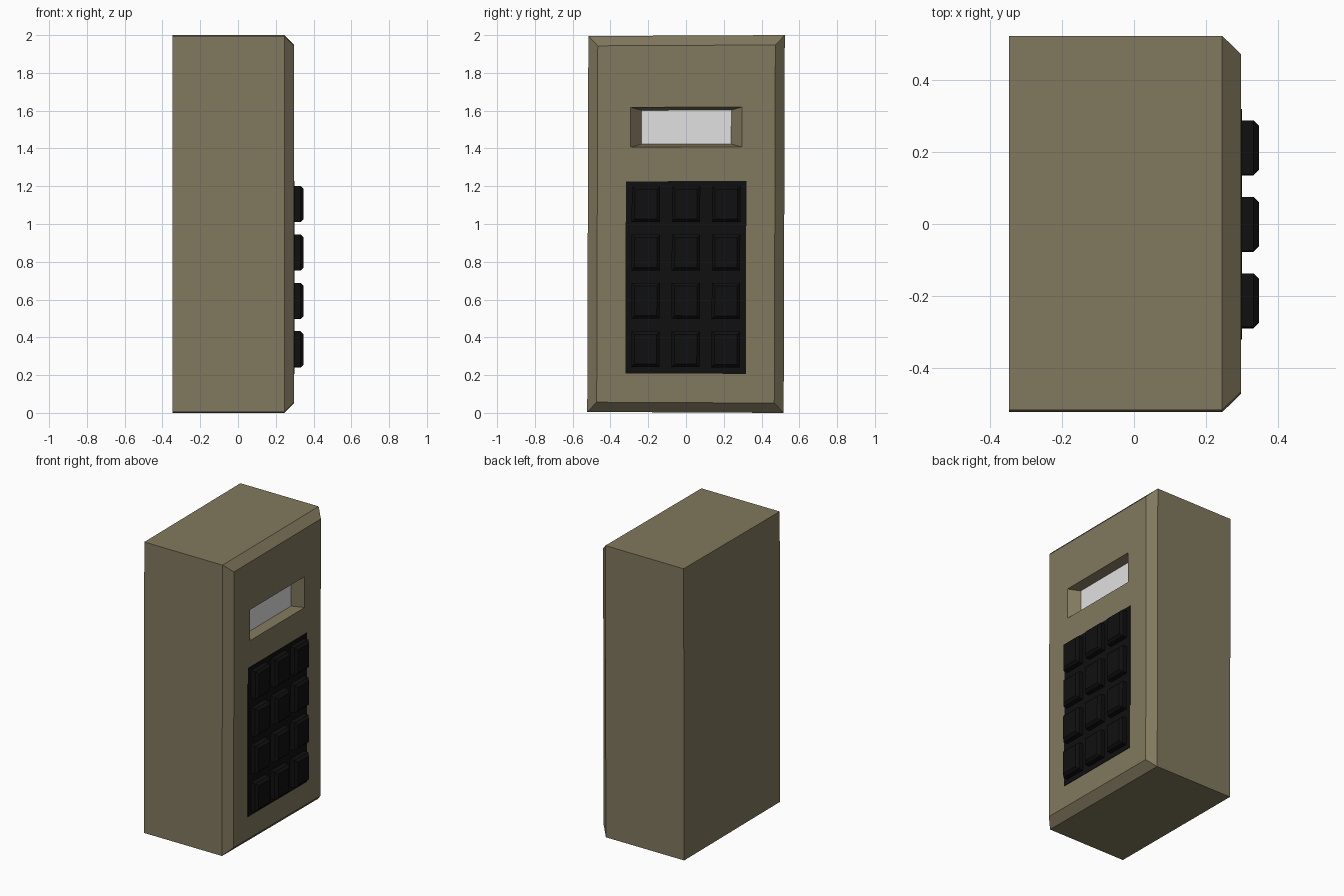
import bpy, bmesh

if "Cube" in bpy.data.objects:
    bpy.data.objects.remove(bpy.data.objects["Cube"])


def material(name, rgb):
    m = bpy.data.materials.new(name)
    m.diffuse_color = (*rgb, 1)
    m.use_nodes = True
    m.node_tree.nodes["Principled BSDF"].inputs["Base Color"].default_value = m.diffuse_color
    return m


OLIVE = material("olive_casing", (0.22, 0.19, 0.112))
BLACK = material("black_rubber", (0.005, 0.005, 0.005))
WHITE = material("pale_screen", (0.75, 0.75, 0.75))


def warp(y, z):
    # very slight hand-made taper and lean of the whole casing
    return y + 0.003 * (z - 1), 1 + (z - 1) * (0.9975 + 0.005 * y)


def lofted(name, rings, mats):
    """Bridge rectangles stacked along x; each ring is (x, y0, y1, z0, z1).
    The last cap gets the last material."""
    bm = bmesh.new()
    loops = []
    for x, y0, y1, z0, z1 in rings:
        corners = [(y0, z0), (y1, z0), (y1, z1), (y0, z1)]
        loops.append([bm.verts.new((x, *warp(y, z))) for y, z in corners])
    bm.faces.new(loops[0][::-1])
    for a, b in zip(loops, loops[1:]):
        for i in range(4):
            j = (i + 1) % 4
            bm.faces.new((a[i], a[j], b[j], b[i]))
    cap = bm.faces.new(loops[-1])
    cap.material_index = len(mats) - 1
    me = bpy.data.meshes.new(name)
    bm.to_mesh(me)
    bm.free()
    for m in mats:
        me.materials.append(m)
    ob = bpy.data.objects.new(name, me)
    bpy.context.collection.objects.link(ob)
    return ob


# Casing: back, bevelled front, then sunken window ending in the screen
lofted("casing", [
    (-0.348, -0.52, 0.52, 0.0, 2.0),
    (0.245, -0.52, 0.52, 0.0, 2.0),
    (0.297, -0.47, 0.47, 0.052, 1.948),
    (0.297, -0.295, 0.295, 1.408, 1.62),
    (0.235, -0.238, 0.238, 1.424, 1.604),
], [OLIVE, WHITE])

# Keypad backing plate
lofted("keypad_plate", [
    (0.295, -0.319, 0.319, 0.206, 1.227),
    (0.300, -0.319, 0.319, 0.206, 1.227),
], [BLACK])

# Keys: 3 columns by 4 rows, bevelled at the front
for row in range(4):
    for col in range(3):
        y, z = (col - 1) * 0.2125, 0.335 + row * 0.257
        w, h, b = 0.075, 0.095, 0.016
        lofted(f"key_{row}_{col}", [
            (0.296, y - w, y + w, z - h, z + h),
            (0.332, y - w, y + w, z - h, z + h),
            (0.348, y - w + b, y + w - b, z - h + b, z + h - b),
        ], [BLACK])
